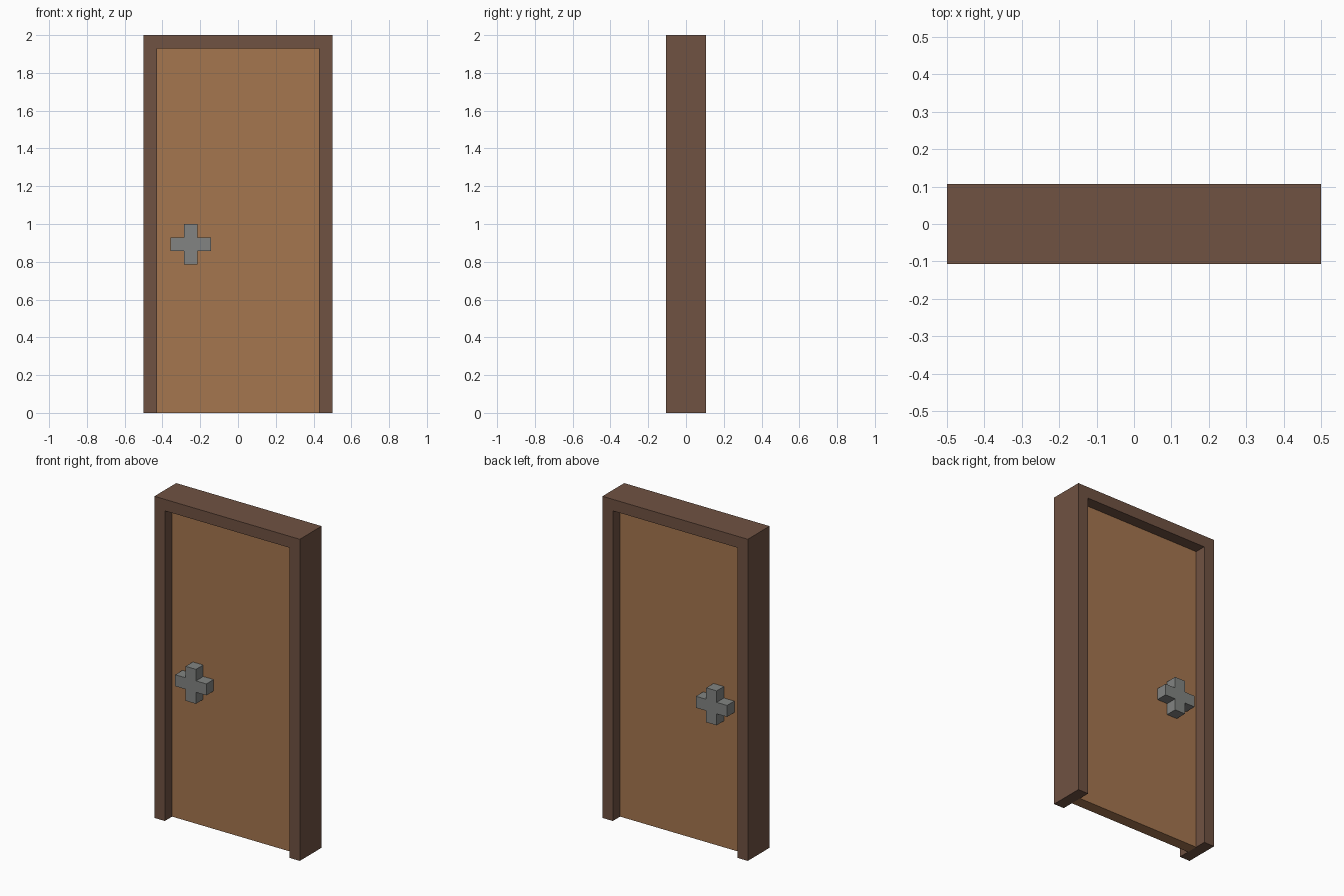
import bpy
import bmesh

if "Cube" in bpy.data.objects:
    bpy.data.objects.remove(bpy.data.objects["Cube"])

U = 2 / 28  # block unit: the door is 14 wide, 3 deep, 28 tall


def srgb(r, g, b):
    lin = [c / 12.92 if c <= 0.04045 else ((c + 0.055) / 1.055) ** 2.4
           for c in (r / 255, g / 255, b / 255)]
    return (*lin, 1.0)


def material(name, rgb):
    m = bpy.data.materials.new(name)
    m.diffuse_color = srgb(*rgb)
    m.use_nodes = True
    m.node_tree.nodes["Principled BSDF"].inputs["Base Color"].default_value = m.diffuse_color
    return m


def extrude_profile(name, points, y0, y1, mat):
    """Extrude an x-z outline (in block units) from y0 to y1."""
    bm = bmesh.new()
    face = bm.faces.new([bm.verts.new((x * U, y0 * U, z * U)) for x, z in points])
    ext = bmesh.ops.extrude_face_region(bm, geom=[face])
    verts = [g for g in ext["geom"] if isinstance(g, bmesh.types.BMVert)]
    bmesh.ops.translate(bm, verts=verts, vec=(0, (y1 - y0) * U, 0))
    bmesh.ops.recalc_face_normals(bm, faces=bm.faces)
    mesh = bpy.data.meshes.new(name)
    bm.to_mesh(mesh)
    bm.free()
    mesh.materials.append(mat)
    ob = bpy.data.objects.new(name, mesh)
    bpy.context.collection.objects.link(ob)
    return ob


dark_wood = material("dark brown wood", (112, 82, 66))
light_wood = material("light brown wood", (165, 118, 79))
metal = material("grey metal", (130, 132, 130))

# Door frame: two posts and a lintel as one upside-down U
extrude_profile("door_frame",
                [(-7, 0), (-6, 0), (-6, 27), (6, 27), (6, 0), (7, 0), (7, 28), (-7, 28)],
                -1.5, 1.5, dark_wood)

# Door panel set in the middle of the frame
extrude_profile("door_panel", [(-6, 0), (6, 0), (6, 27), (-6, 27)],
                -0.5, 0.5, light_wood)

# Cross-shaped handles, one on each side of the panel
arm, half = 1.5, 0.5
quarter = [(arm, half), (half, half), (half, arm)]
cross = []
for _ in range(4):
    cross += quarter
    quarter = [(-z, x) for x, z in quarter]
outline = [(x - 3.5, z + 12.5) for x, z in cross]
for side, y0, y1 in (("front", -1.5, -0.5), ("back", 0.5, 1.5)):
    extrude_profile(side + "_handle", outline, y0, y1, metal)
